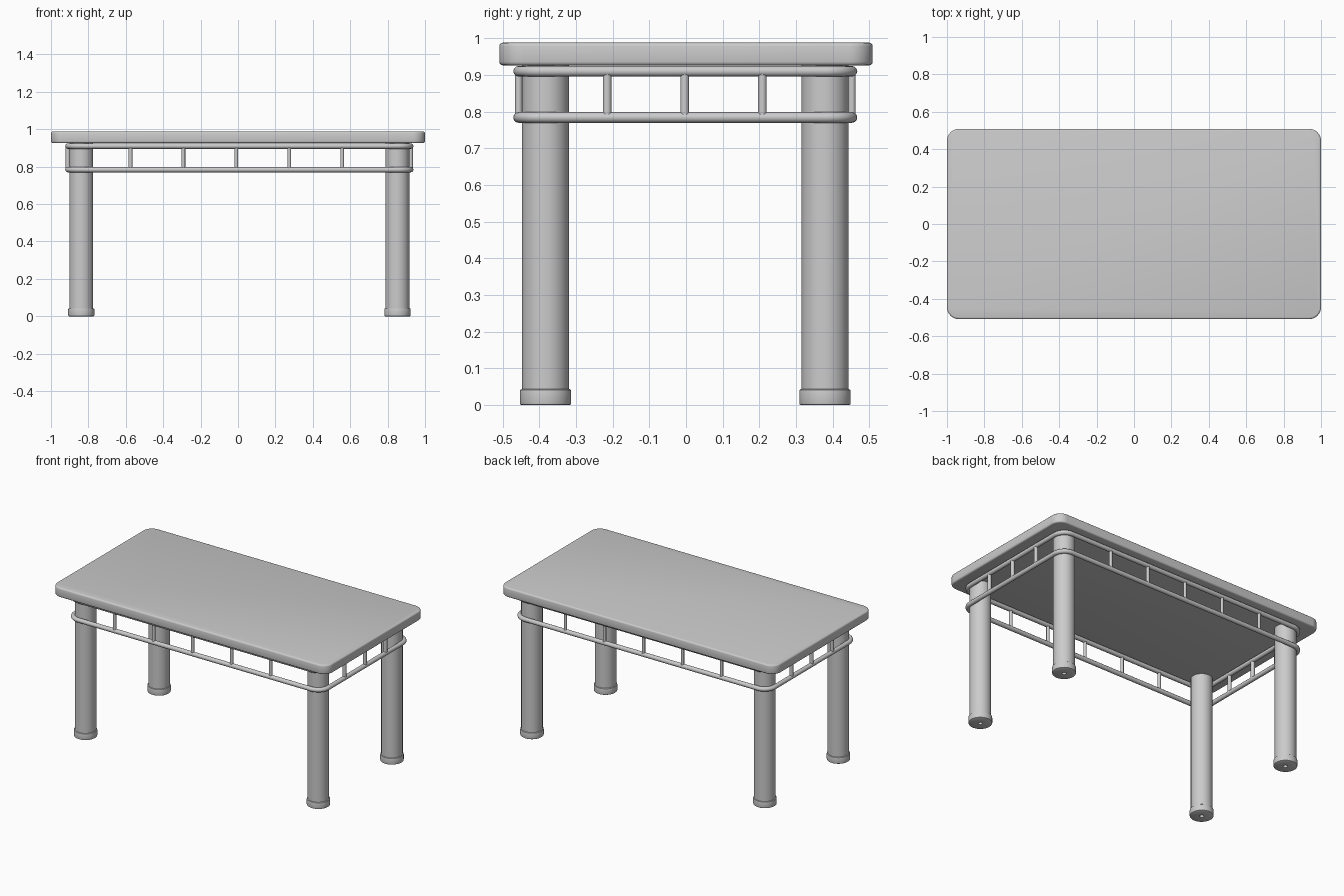
import bpy, bmesh, math

if "Cube" in bpy.data.objects:
    bpy.data.objects.remove(bpy.data.objects["Cube"])

OX, OY = 0.007, -0.002      # small offset of the underframe
LX, LY = 0.845, 0.381       # leg positions


def rounded_rect(hx, hy, r, n=10):
    pts = []
    for i, (sx, sy) in enumerate([(1, 1), (-1, 1), (-1, -1), (1, -1)]):
        for k in range(n + 1):
            a = math.pi / 2 * (i + k / n)
            pts.append((sx * (hx - r) + r * math.cos(a), sy * (hy - r) + r * math.sin(a)))
    return pts


def finish(name, bm, angle=35):
    bmesh.ops.recalc_face_normals(bm, faces=bm.faces)
    me = bpy.data.meshes.new(name)
    bm.to_mesh(me)
    bm.free()
    ob = bpy.data.objects.new(name, me)
    bpy.context.collection.objects.link(ob)
    bpy.ops.object.select_all(action='DESELECT')
    ob.select_set(True)
    bpy.context.view_layer.objects.active = ob
    bpy.ops.object.shade_smooth_by_angle(angle=math.radians(angle))
    return ob


def lathe(name, profile, x, y, steps=48):
    bm = bmesh.new()
    vs = [bm.verts.new((x + r, y, z)) for r, z in profile]
    es = [bm.edges.new(p) for p in zip(vs, vs[1:])]
    bmesh.ops.spin(bm, geom=vs + es, cent=(x, y, 0), axis=(0, 0, 1),
                   angle=2 * math.pi, steps=steps)
    bmesh.ops.remove_doubles(bm, verts=bm.verts, dist=1e-5)
    return finish(name, bm)


# Table top: rounded slab with softened edges
bm = bmesh.new()
face = bm.faces.new([bm.verts.new((x, y, 0.926)) for x, y in rounded_rect(1.0, 0.509, 0.065)])
ext = bmesh.ops.extrude_face_region(bm, geom=[face], use_keep_orig=True)
bmesh.ops.translate(bm, vec=(0, 0, 0.062),
                    verts=[g for g in ext['geom'] if isinstance(g, bmesh.types.BMVert)])
bmesh.ops.recalc_face_normals(bm, faces=bm.faces)
rims = [e for e in bm.edges if abs(e.verts[0].co.z - e.verts[1].co.z) < 1e-4]
bmesh.ops.bevel(bm, geom=rims, offset=0.01, segments=3, profile=0.5, affect='EDGES')
finish("table_top", bm)

# Legs and feet, the feet with a small hole underneath
foot = [(0, 0.02), (0.013, 0.02), (0.013, 0), (0.066, 0), (0.069, 0.002), (0.070, 0.006),
        (0.070, 0.036), (0.069, 0.041), (0.066, 0.043), (0, 0.043)]
leg = [(0, 0.035), (0.064, 0.035), (0.064, 0.928), (0, 0.928)]
for sx, side in ((-1, "left"), (1, "right")):
    for sy, end in ((-1, "front"), (1, "back")):
        x, y = sx * LX + OX, sy * LY + OY
        lathe(f"{end}_{side}_leg", leg, x, y)
        lathe(f"{end}_{side}_foot", foot, x, y)

# Two rail loops wrapping around the legs
RX, RY = LX + 0.0715, LY + 0.0735
for name, z in (("upper_rail", 0.910), ("lower_rail", 0.784)):
    cu = bpy.data.curves.new(name, 'CURVE')
    cu.dimensions = '3D'
    cu.bevel_depth = 0.0145
    cu.bevel_resolution = 4
    pts = rounded_rect(RX, RY, 0.0725)
    sp = cu.splines.new('POLY')
    sp.points.add(len(pts) - 1)
    for p, (x, y) in zip(sp.points, pts):
        p.co = (x + OX, y + OY, z, 1)
    sp.use_cyclic_u = True
    sp.use_smooth = True
    bpy.context.collection.objects.link(bpy.data.objects.new(name, cu))


# Short spindles between the rails
def spindle(name, x, y, r=0.011):
    lathe(name, [(0, 0.784), (r, 0.784), (r, 0.910), (0, 0.910)], x, y, 20)


for s, side in ((-1, "front"), (1, "back")):
    for i in range(5):
        spindle(f"{side}_spindle_{i + 1}", (i - 2) * 0.283 - 0.009, s * RY + OY, 0.010)
for s, side in ((-1, "left"), (1, "right")):
    for i in range(3):
        spindle(f"{side}_spindle_{i + 1}", s * RX + OX, (i - 1) * 0.2115 - 0.0035, 0.012)
